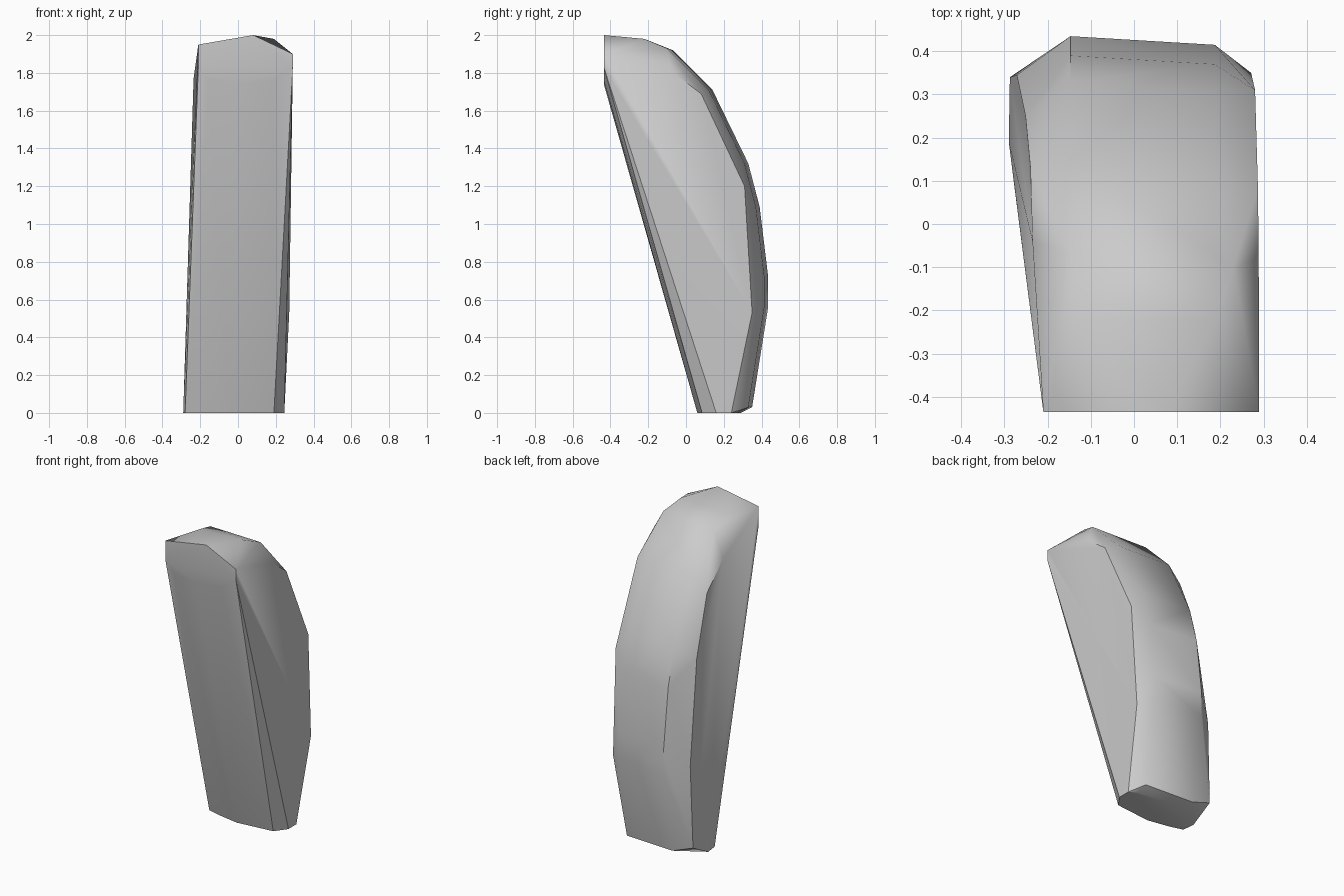
import bpy
import bmesh
import math

default_cube = bpy.data.objects.get("Cube")
if default_cube:
    bpy.data.objects.remove(default_cube, do_unlink=True)


def make_material(name, value):
    material = bpy.data.materials.new(name)
    material.use_nodes = True
    colour = (value, value, value, 1)
    material.diffuse_color = colour
    shader = material.node_tree.nodes["Principled BSDF"]
    shader.inputs["Base Color"].default_value = colour
    return material


def left_side(height):
    """Sideways position of the flat wall on the positive side."""
    return min(.245 + .05 * height, .264 + .0137 * height)


def right_side(height):
    """Sideways position of the leaning wall on the negative side."""
    return -.29 + .031 * height


def hull_object(name, points, material):
    """Wrap a faceted solid around the given corner points."""
    mesh = bpy.data.meshes.new(name)
    shape = bmesh.new()
    for point in points:
        shape.verts.new(point)
    bmesh.ops.convex_hull(shape, input=shape.verts[:])
    loose = [vert for vert in shape.verts if not vert.link_faces]
    bmesh.ops.delete(shape, geom=loose, context="VERTS")
    bmesh.ops.dissolve_limit(shape, angle_limit=math.radians(1),
                             verts=shape.verts[:], edges=shape.edges[:])
    bmesh.ops.recalc_face_normals(shape, faces=shape.faces[:])
    shape.to_mesh(mesh)
    shape.free()
    mesh.materials.append(material)
    result = bpy.data.objects.new(name, mesh)
    bpy.context.collection.objects.link(result)
    return result


# Curved back: a broad strip following the arched profile (depth, height)
back_profile = [(.35, .03), (.435, .56), (.435, .72), (.39, 1.09),
                (.33, 1.32), (.14, 1.71), (-.07, 1.92)]
corners = []
for depth, height in back_profile:
    corners.append((-.147, depth, height))
    corners.append((.187, depth - .02, height))

# Rear borders of the two flat walls (depth, height)
left_border = [(.24, 0), (.35, .53), (.31, 1.2), (.08, 1.69), (-.08, 1.81)]
right_border = [(.19, 0), (.34, .08), (.345, .6), (.25, 1.25), (.13, 1.62), (-.04, 1.77)]
corners += [(left_side(height), depth, height) for depth, height in left_border]
corners += [(right_side(height), depth, height) for depth, height in right_border]

# Bottom: gently bowed front edge and rounded rear (sideways, depth)
base_outline = [(-.28, .11), (-.19, .085), (-.05, .06), (.19, .085),
                (.245, .16), (.2, .27), (-.03, .29)]
corners += [(side, depth, 0) for side, depth in base_outline]

# Upright nose at the top of the leaning front (sideways, height)
nose_outline = [(.29, 1.9), (.29, 1.83), (.19, 1.76), (0, 1.74), (-.15, 1.76),
                (-.21, 1.83), (-.21, 1.95), (.08, 2)]
corners += [(side, -.435, height) for side, height in nose_outline]

# Ridge behind the nose, above the slanted top facet
corners += [(.19, -.22, 1.98), (.23, -.1, 1.93), (-.12, -.22, 1.965)]

stone = hull_object("stone_slab", corners, make_material("stone grey", .6))

# Soft rounded back with crisp wall edges
bpy.ops.object.select_all(action="DESELECT")
stone.select_set(True)
bpy.context.view_layer.objects.active = stone
bpy.ops.object.shade_smooth_by_angle(angle=math.radians(35))
